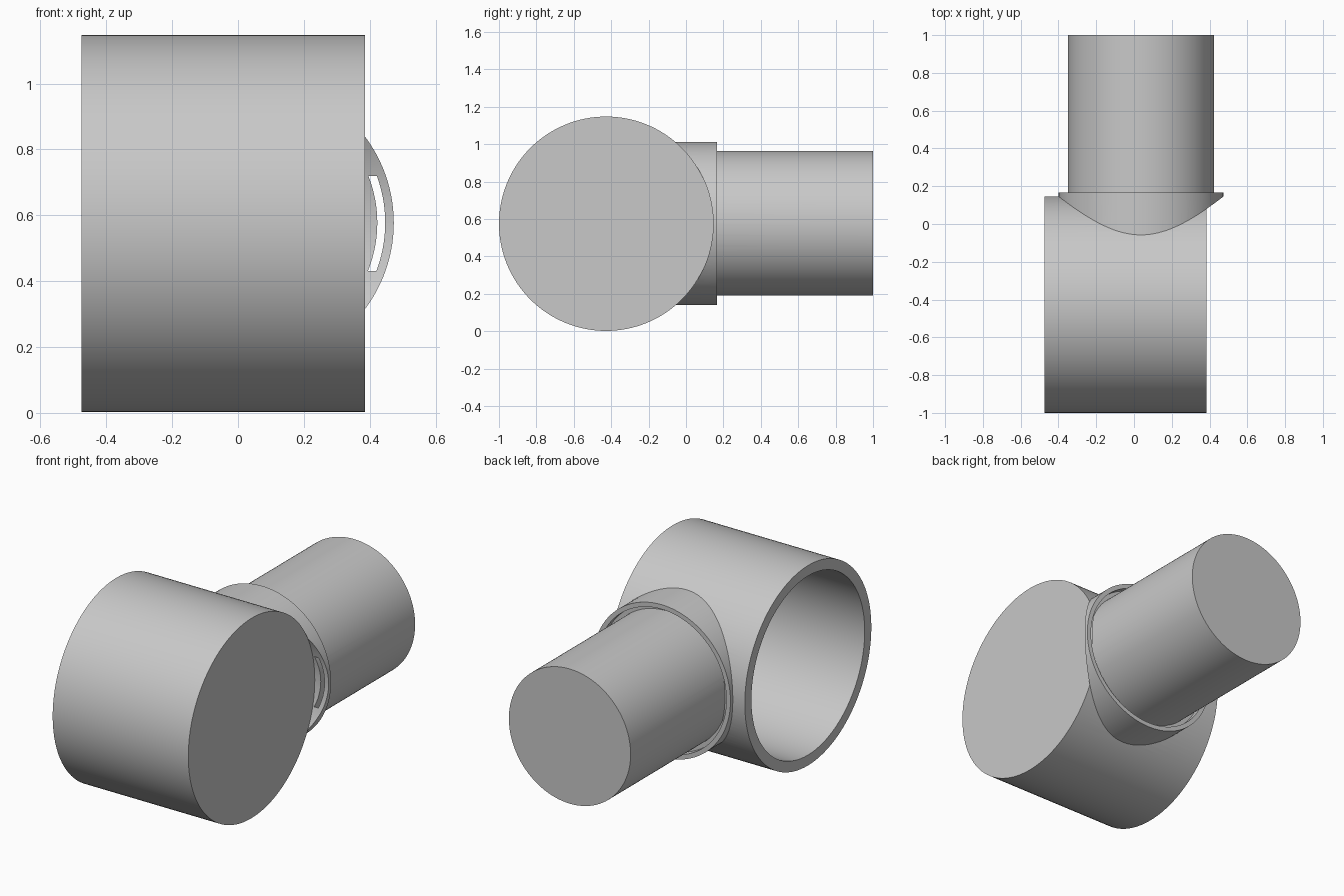
import bpy, bmesh, math
from mathutils import Matrix, Vector

if "Cube" in bpy.data.objects:
    bpy.data.objects.remove(bpy.data.objects["Cube"])

SEG = 128
DRUM_Y, MID_Z, BRANCH_X = -0.427, 0.575, 0.037
DRUM_R, BORE_R = 0.573, 0.513

grey = bpy.data.materials.new("plain grey")
grey.diffuse_color = (0.58, 0.58, 0.58, 1)
grey.use_nodes = True
grey.node_tree.nodes["Principled BSDF"].inputs["Base Color"].default_value = grey.diffuse_color


def lathe(name, profile, axis, origin):
    """Closed solid from (radius, distance) pairs turned around the x or y axis."""
    bm = bmesh.new()
    rings = []
    for r, d in profile:
        ring = []
        for i in range(SEG):
            a = 2 * math.pi * i / SEG
            u, v = r * math.cos(a), r * math.sin(a)
            p = (d, u, v) if axis == "x" else (u, d, v)
            ring.append(bm.verts.new(Vector(p) + Vector(origin)))
        rings.append(ring)
    for a, b in zip(rings, rings[1:]):
        for i in range(SEG):
            j = (i + 1) % SEG
            bm.faces.new((a[i], a[j], b[j], b[i]))
    bm.faces.new(rings[0])
    bm.faces.new(rings[-1])
    bmesh.ops.recalc_face_normals(bm, faces=bm.faces)
    me = bpy.data.meshes.new(name)
    bm.to_mesh(me)
    bm.free()
    me.materials.append(grey)
    ob = bpy.data.objects.new(name, me)
    bpy.context.collection.objects.link(ob)
    return ob


def combine(target, other, operation):
    """Apply a boolean and discard the helper."""
    mod = target.modifiers.new(operation, "BOOLEAN")
    mod.operation, mod.object, mod.solver = operation, other, "EXACT"
    bpy.context.view_layer.objects.active = target
    bpy.ops.object.modifier_apply(modifier=mod.name)
    bpy.data.objects.remove(other)


drum_axis = (0, DRUM_Y, MID_Z)

# Side pipe with a collar and a shallow ring groove around its root
branch = lathe("side_pipe",
               [(0.436, DRUM_Y), (0.436, 0.167), (0.41, 0.167), (0.41, 0.127),
                (0.386, 0.127), (0.386, 1.0)],
               "y", (BRANCH_X, 0, MID_Z + 0.002))

# Saddle curve continues past the closed end of the drum
saddle = lathe("saddle_cutter", [(DRUM_R - 0.0005, 0.38), (DRUM_R - 0.0005, 0.7)],
               "x", drum_axis)
combine(branch, saddle, "DIFFERENCE")

# Drum, joined to the pipe, then bored from its open left end
drum = lathe("pipe_junction", [(DRUM_R, -0.475), (DRUM_R, 0.385)], "x", drum_axis)
combine(drum, branch, "UNION")
bore = lathe("bore_cutter", [(BORE_R, -0.7), (BORE_R, 0.325)], "x", drum_axis)
combine(drum, bore, "DIFFERENCE")

# Smooth walls with crisp rims
bpy.ops.object.select_all(action="DESELECT")
drum.select_set(True)
bpy.context.view_layer.objects.active = drum
bpy.ops.object.shade_smooth_by_angle(angle=math.radians(30))
